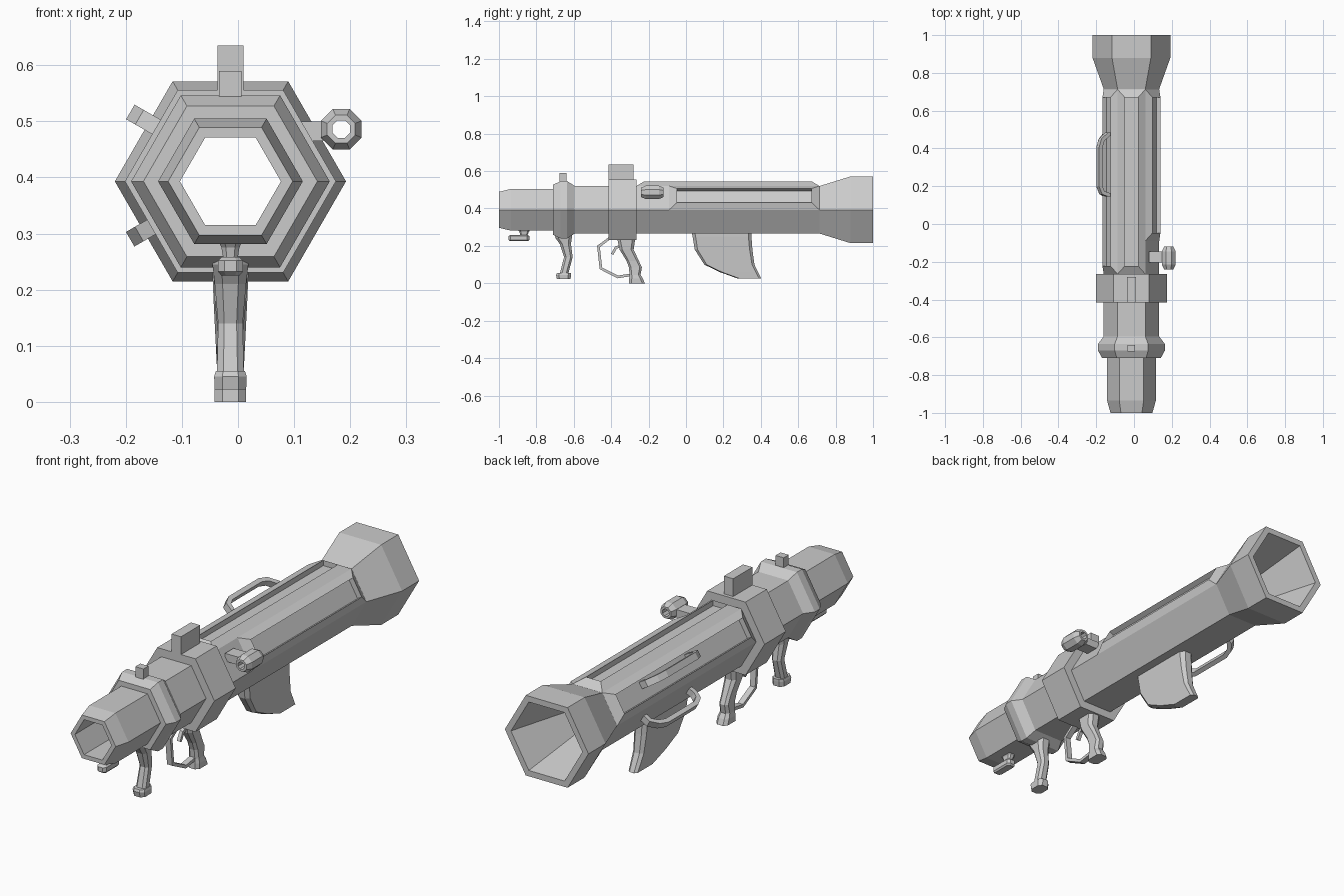
import bpy, bmesh
from math import sin, cos, pi, radians
from mathutils import Matrix, Vector

if "Cube" in bpy.data.objects:
    bpy.data.objects.remove(bpy.data.objects["Cube"])

CX, CZ, R = -0.0135, 0.393, 0.147      # tube axis and main hexagon radius
AP = R * cos(pi / 6)                   # centre-to-face distance of the tube


def finish(name, bm):
    bmesh.ops.recalc_face_normals(bm, faces=bm.faces[:])
    me = bpy.data.meshes.new(name)
    bm.to_mesh(me)
    bm.free()
    ob = bpy.data.objects.new(name, me)
    bpy.context.collection.objects.link(ob)
    return ob


def bridge(bm, rings, closed=False, caps=False):
    n, m = len(rings[0]), len(rings)
    for i in range(m if closed else m - 1):
        a, b = rings[i], rings[(i + 1) % m]
        for k in range(n):
            j = (k + 1) % n
            bm.faces.new((a[k], a[j], b[j], b[k]))
    if caps:
        bm.faces.new(rings[0])
        bm.faces.new(rings[-1][::-1])


def lathe_y(name, profile, sides=6, cx=CX, cz=CZ, phase=0.0):
    """Closed (y, radius) profile turned around an axis along y."""
    bm = bmesh.new()
    rings = [[bm.verts.new((cx + r * cos(phase + 2 * pi * k / sides), y,
                            cz + r * sin(phase + 2 * pi * k / sides)))
              for k in range(sides)] for y, r in profile]
    bridge(bm, rings, closed=True)
    return finish(name, bm)


def loft(name, sections):
    """Bevelled column from sections (z, y_min, y_max, half_width)."""
    bm = bmesh.new()
    rings = []
    for z, y0, y1, w in sections:
        c = min(w, (y1 - y0) / 2) * 0.5
        rings.append([bm.verts.new((CX + x, y, z)) for x, y in
                      ((-w, y0 + c), (-w + c, y0), (w - c, y0), (w, y0 + c),
                       (w, y1 - c), (w - c, y1), (c - w, y1), (-w, y1 - c))])
    bridge(bm, rings, caps=True)
    return finish(name, bm)


def box(name, x0, x1, y0, y1, z0, z1):
    bm = bmesh.new()
    bmesh.ops.create_cube(bm, size=1, matrix=Matrix.Translation(
        ((x0 + x1) / 2, (y0 + y1) / 2, (z0 + z1) / 2)) @ Matrix.Diagonal((x1 - x0, y1 - y0, z1 - z0, 1)))
    return finish(name, bm)


def ribbon(name, path, thick, width, frame):
    """Square bar following a (v, w) path; frame maps (u, v, w) to the world."""
    pts = [Vector(p) for p in path]
    bm = bmesh.new()
    rings = []
    for i, p in enumerate(pts):
        a = (p - pts[i - 1]).normalized() if i else (pts[1] - p).normalized()
        b = (pts[i + 1] - p).normalized() if i < len(pts) - 1 else a
        t = (a + b).normalized()
        n = Vector((-t.y, t.x)) * (thick / 2 / max(0.5, t.dot(a)))
        rings.append([bm.verts.new(frame @ Vector((u, q.x, q.y))) for u, q in
                      ((-width / 2, p - n), (width / 2, p - n), (width / 2, p + n), (-width / 2, p + n))])
    bridge(bm, rings, caps=True)
    return finish(name, bm)


def face_frame(deg):
    """Local axes on a tube face: u across it, v along y, w outward."""
    a = radians(deg)
    n, y = Vector((cos(a), 0, sin(a))), Vector((0, 1, 0))
    u = y.cross(n)
    m = Matrix((u, y, n)).transposed().to_4x4()
    return Matrix.Translation(Vector((CX, 0, CZ)) + n * AP) @ m


# Hollow launch tube with flared end
lathe_y("tube", [(-1, .111), (-.935, .129), (-.71, .129), (-.71, .155), (-.67, .177),
                 (-.635, .177), (-.595, R), (.715, R), (.88, .206), (1, .206),
                 (1, .176), (.82, .125), (.7, .09), (-1, .09)])

# Hexagonal collar around the tube
lathe_y("collar", [(-.415, .14), (-.415, .188), (-.265, .188), (-.265, .14)])

# Raised frames around the recessed upper panels
for name, deg, y0, half in (("right_panel_frame", 30, -.09, .043),
                            ("top_panel_frame", 90, -.265, .036),
                            ("left_panel_frame", 150, -.265, .043)):
    m = face_frame(deg)
    bm = bmesh.new()
    rings = []
    for u, inset, w in ((R / 2, 0, 0), (half, .042, .025), (half, .042, .001)):
        a, b = y0 + inset, .713 - inset
        rings.append([bm.verts.new(m @ Vector(p)) for p in
                      ((-u, a, w), (u, a, w), (u, b, w), (-u, b, w))])
    bridge(bm, rings)
    bm.faces.new(rings[-1])
    finish(name, bm)

# Top sights
box("rear_sight", CX - .023, CX + .023, -.415, -.28, .54, .635)
box("front_sight", CX - .02, CX + .02, -.675, -.64, .53, .59)

# Side scope and its mounting arm
lathe_y("scope", [(-.24, .027), (-.215, .039), (-.145, .039), (-.12, .027),
                  (-.12, .017), (-.24, .017)], 8, .184, .486, pi / 8)
box("scope_arm", .08, .152, -.205, -.145, .465, .5)

# Side carrying handles
for name, deg, h, off in (("upper_handle", 150, .088, .018), ("lower_handle", 210, .078, 0)):
    ribbon(name, [(.475, -.005), (.475, .03), (.445, h - .022), (.405, h - .009),
                  (.2, h - .009), (.165, h - .025), (.155, .03), (.155, -.005)],
           .02, .03, face_frame(deg) @ Matrix.Translation((off, 0, 0)))

# Front hand grip with foot
loft("front_grip", [(.29, -.70, -.61, .033), (.245, -.70, -.61, .032), (.21, -.675, -.615, .028),
                    (.14, -.652, -.606, .022), (.05, -.675, -.63, .024)])
loft("front_grip_foot", [(.055, -.69, -.615, .026), (.045, -.695, -.615, .029),
                         (.022, -.69, -.617, .028)])

# Small knob under the muzzle
loft("knob_stem", [(.295, -.905, -.825, .025), (.275, -.89, -.84, .016), (.25, -.885, -.85, .012)])
loft("knob", [(.258, -.94, -.845, .016), (.252, -.95, -.838, .022),
              (.232, -.95, -.838, .022), (.225, -.94, -.845, .016)])

# Rear pistol grip, trigger and guard
loft("pistol_grip", [(.25, -.37, -.27, .031), (.18, -.355, -.28, .028), (.12, -.318, -.252, .022),
                     (.085, -.305, -.236, .022), (.045, -.302, -.243, .024),
                     (.025, -.304, -.23, .028), (0, -.305, -.22, .028)])
flat = Matrix.Translation((CX, 0, 0))
ribbon("trigger_guard", [(-.41, .24), (-.468, .197), (-.455, .08), (-.365, .034), (-.295, .045)],
       .014, .026, flat)
ribbon("trigger", [(-.35, .2), (-.375, .19), (-.395, .155)], .014, .016, flat)

# Shoulder rest
loft("shoulder_rest", [(.275, .03, .35, .033), (.25, .035, .35, .033), (.18, .047, .355, .03),
                       (.1, .098, .366, .026), (.06, .18, .385, .024), (.026, .275, .402, .022)])
